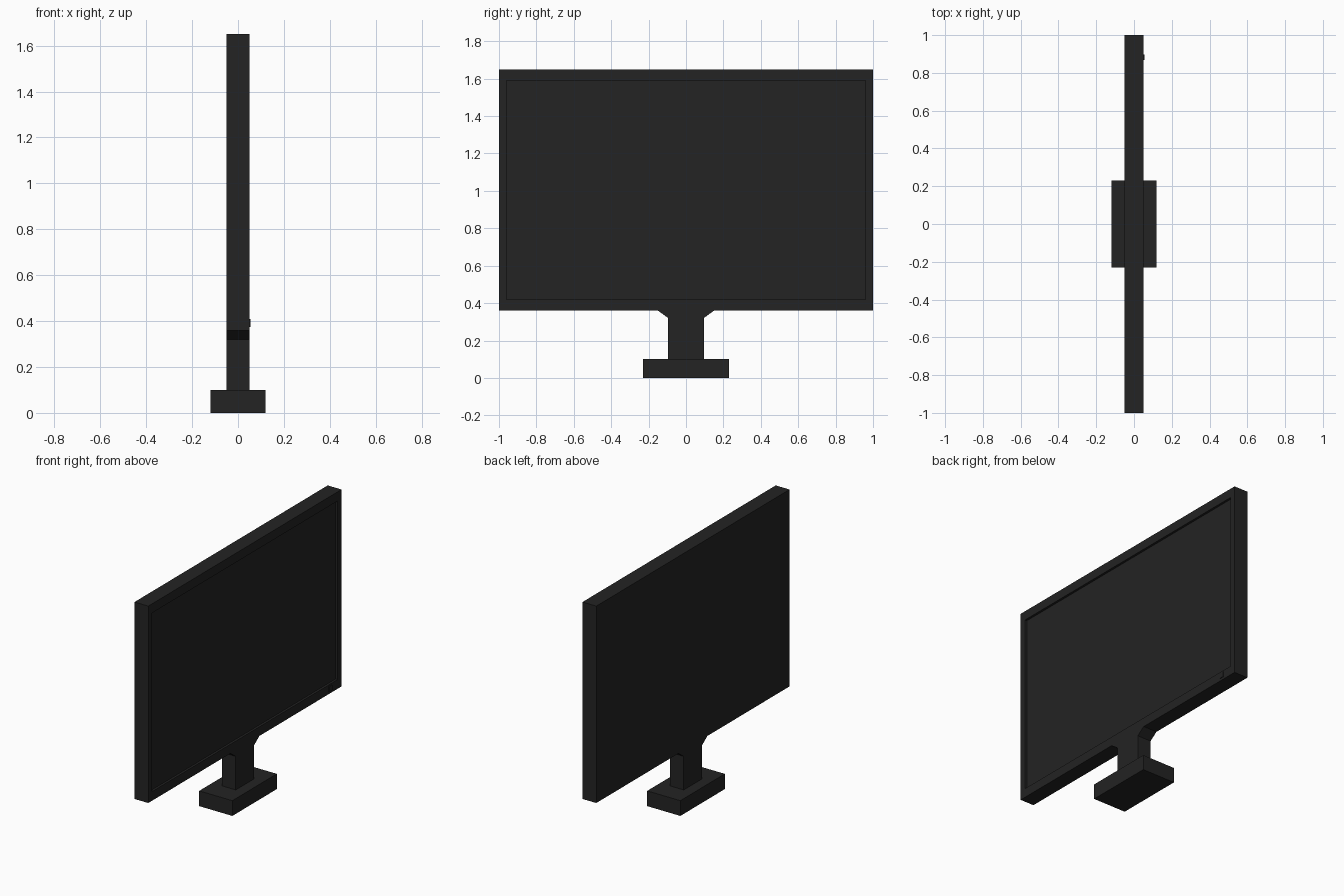
import bpy, bmesh
from mathutils import Vector

if "Cube" in bpy.data.objects:
    bpy.data.objects.remove(bpy.data.objects["Cube"])

plastic = bpy.data.materials.new("dark plastic")
plastic.diffuse_color = (0.017, 0.017, 0.017, 1)
plastic.use_nodes = True
plastic.node_tree.nodes["Principled BSDF"].inputs["Base Color"].default_value = plastic.diffuse_color


def finish(name, bm):
    bmesh.ops.recalc_face_normals(bm, faces=bm.faces)
    mesh = bpy.data.meshes.new(name)
    bm.to_mesh(mesh)
    bm.free()
    mesh.materials.append(plastic)
    obj = bpy.data.objects.new(name, mesh)
    bpy.context.collection.objects.link(obj)
    return obj


def box_bmesh(lo, hi):
    bm = bmesh.new()
    bmesh.ops.create_cube(bm, size=1)
    lo, hi = Vector(lo), Vector(hi)
    for v in bm.verts:
        v.co = Vector(((lo[i] + hi[i]) / 2 + v.co[i] * (hi[i] - lo[i])) for i in range(3))
    return bm


# Display housing with a recessed screen on the +x side
Z0, Z1 = 0.36, 1.65
bm = box_bmesh((-0.05, -1, Z0), (0.05, 1, Z1))
bm.faces.ensure_lookup_table()
screen = max(bm.faces, key=lambda f: f.calc_center_median().x)
bezel = (0.96, Z0 + 0.06, Z1 - 0.06)
for depth in (0.0, 0.015):
    screen = bmesh.ops.extrude_discrete_faces(bm, faces=[screen])["faces"][0]
    for v in screen.verts:
        v.co = (0.05 - depth,
                bezel[0] if v.co.y > 0 else -bezel[0],
                bezel[2] if v.co.z > 1 else bezel[1])
finish("display_housing", bm)

# Neck: mirrored profile that flares out under the housing
half = [(0.095, 0.10), (0.095, 0.32), (0.15, Z0)]
profile = half + [(-y, z) for y, z in reversed(half)]
bm = bmesh.new()
face = bm.faces.new([bm.verts.new((-0.05, y, z)) for y, z in profile])
ext = bmesh.ops.extrude_face_region(bm, geom=[face])["geom"]
bmesh.ops.translate(bm, vec=(0.1, 0, 0),
                    verts=[g for g in ext if isinstance(g, bmesh.types.BMVert)])
# Close the starting side if the extrusion removed it
edges = [e for e in bm.edges if e.is_boundary]
if edges:
    bmesh.ops.holes_fill(bm, edges=edges, sides=0)
finish("stand_neck", bm)

# Base block and the small power button on the bezel
finish("stand_base", box_bmesh((-0.12, -0.23, 0), (0.12, 0.23, 0.10)))
finish("power_button", box_bmesh((0.05, 0.868, 0.375), (0.055, 0.898, 0.41)))
